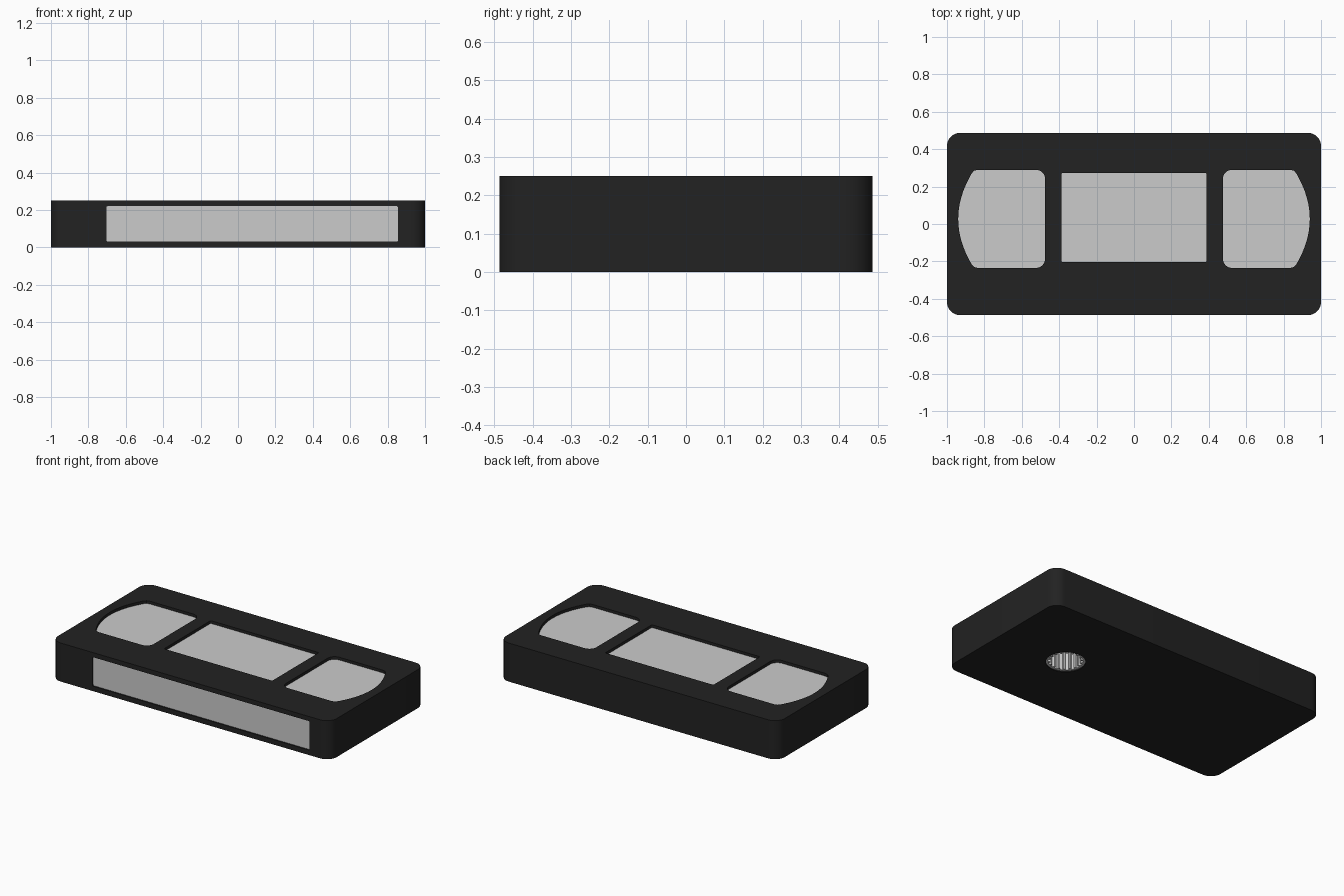
import bpy, bmesh, math
from math import sin, cos, pi

if "Cube" in bpy.data.objects:
    bpy.data.objects.remove(bpy.data.objects["Cube"])

black = bpy.data.materials.new("black_plastic")
black.diffuse_color = (0.016, 0.016, 0.016, 1)
black.use_nodes = True
black.node_tree.nodes["Principled BSDF"].inputs["Base Color"].default_value = black.diffuse_color


def rounded(corners, seg=8):
    """Counter-clockwise outline from (x, y, radius) axis-aligned box corners."""
    pts = []
    for i, (x, y, r) in enumerate(corners):
        a0 = pi + i * pi / 2
        sx, sy = (1, -1, -1, 1)[i], (1, 1, -1, -1)[i]
        for k in range(seg + 1):
            a = a0 + k / seg * pi / 2
            pts.append((x + sx * r + r * cos(a), y + sy * r + r * sin(a)))
    return pts


def box_outline(x0, x1, y0, y1, r, seg=8):
    return rounded([(x0, y0, r), (x1, y0, r), (x1, y1, r), (x0, y1, r)], seg)


def prism(name, pts, z0, z1, mat=None, cutter=False):
    bm = bmesh.new()
    face = bm.faces.new([bm.verts.new((x, y, z0)) for x, y in pts])
    ext = bmesh.ops.extrude_face_region(bm, geom=[face])
    top = [v for v in ext["geom"] if isinstance(v, bmesh.types.BMVert)]
    bmesh.ops.translate(bm, verts=top, vec=(0, 0, z1 - z0))
    bmesh.ops.recalc_face_normals(bm, faces=bm.faces)
    me = bpy.data.meshes.new(name)
    bm.to_mesh(me)
    bm.free()
    ob = bpy.data.objects.new(name, me)
    bpy.context.collection.objects.link(ob)
    if mat:
        me.materials.append(mat)
    if cutter:
        ob.hide_render = True
        ob.display_type = 'WIRE'
    return ob


def cut(target, tool):
    mod = target.modifiers.new("cut_" + tool.name, 'BOOLEAN')
    mod.operation = 'DIFFERENCE'
    mod.solver = 'EXACT'
    mod.object = tool


def reel_window(side):
    """Window with rounded inner corners and a bowed outer edge."""
    yc, pts = 0.027, []
    inner = box_outline(0.475, 0.90, -0.235, 0.29, 0.05)
    n = len(inner) // 4
    pts += inner[:n]
    pts += [(0.835, -0.235), (0.855, -0.23), (0.868, -0.215)]
    half, sag = 0.225, 0.062
    for k in range(13):
        t = -1 + k / 6
        pts.append((0.878 + sag * (1 - t * t), yc + half * t))
    pts += [(0.868, 0.27), (0.855, 0.285), (0.835, 0.29)]
    pts += inner[3 * n:]
    return [(side * x, y) for x, y in pts][::side]


# Cassette shell
shell = prism("shell", box_outline(-1, 1, -0.487, 0.487, 0.07), 0, 0.25, black)

# Recessed panels on the top face
panels = {
    "left_reel_window": reel_window(-1),
    "right_reel_window": reel_window(1),
    "centre_label": box_outline(-0.388, 0.388, -0.204, 0.274, 0.008, 3),
}
for name, pts in panels.items():
    cut(shell, prism(name + "_cutter", pts, 0.215, 0.30, cutter=True))
    prism(name, pts, 0.215, 0.232)

# Recessed spine label on the front face
spine = box_outline(-0.703, 0.855, 0.032, 0.22, 0.006, 3)
for name, z0, z1 in (("spine_cutter", 0.467, 0.55), ("spine_label", 0.467, 0.479)):
    ob = prism(name, spine, z0, z1, cutter=name.endswith("cutter"))
    ob.rotation_euler = (pi / 2, 0, 0)
    if name.endswith("cutter"):
        cut(shell, ob)

# Drive hole in the underside
HX, HY, R = 0.515, 0.0, 0.115
circle = [(HX + R * cos(2 * pi * i / 48), HY + R * sin(2 * pi * i / 48)) for i in range(48)]
cut(shell, prism("drive_hole_cutter", circle, -0.05, 0.20, cutter=True))

# Toothed drive hub inside the hole
hub = prism("drive_hub", circle, 0.006, 0.198)
gear = []
for i in range(18):
    for f, r in ((0.0, 0.102), (0.5, 0.102), (0.6, 0.088), (0.9, 0.088)):
        a = 2 * pi * (i + f) / 18
        gear.append((HX + r * cos(a), HY + r * sin(a)))
cut(hub, prism("hub_teeth_cutter", gear, -0.05, 0.185, cutter=True))

# Smooth rounded corners, sharp edges elsewhere
for ob in (shell,):
    bpy.ops.object.select_all(action='DESELECT')
    bpy.context.view_layer.objects.active = ob
    ob.select_set(True)
    bpy.ops.object.shade_smooth_by_angle(angle=math.radians(30))
